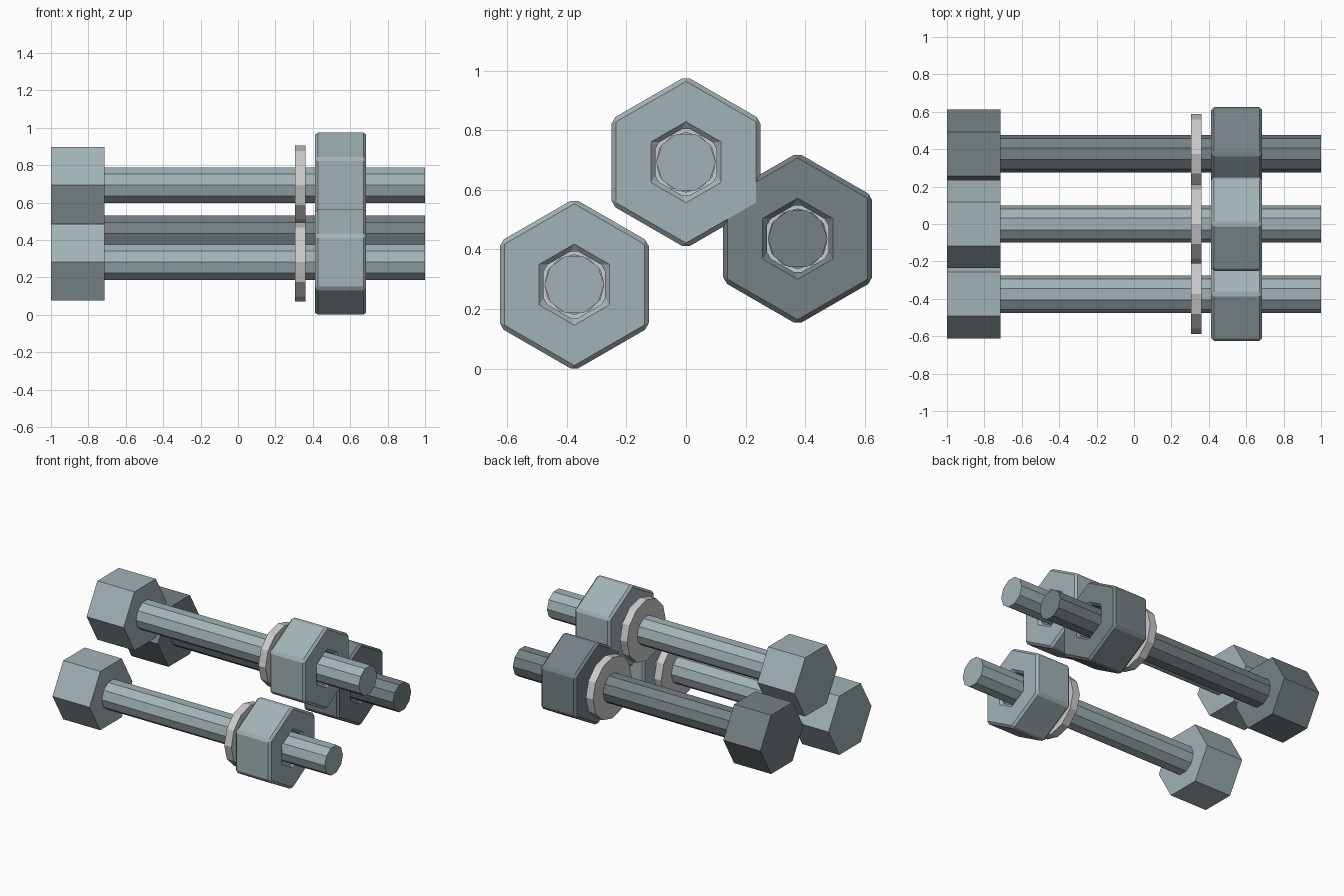
import bpy, bmesh
from math import cos, sin, pi

if "Cube" in bpy.data.objects:
    bpy.data.objects.remove(bpy.data.objects["Cube"])


def material(name, rgb):
    m = bpy.data.materials.new(name)
    m.diffuse_color = (*rgb, 1)
    m.use_nodes = True
    m.node_tree.nodes["Principled BSDF"].inputs["Base Color"].default_value = m.diffuse_color
    return m


steel = material("steel", (0.36, 0.45, 0.47))
dark_steel = material("dark_steel", (0.18, 0.22, 0.235))
pale_metal = material("pale_metal", (0.60, 0.62, 0.61))


def part(name, centre, x0, x1, sides, radius, phase, mat, hole=0, bevel=0):
    """Prism along x, with an optional hole of the same side count."""
    bm = bmesh.new()

    def ring(x, r):
        return [bm.verts.new((x, r * cos(phase + 2 * pi * i / sides),
                              r * sin(phase + 2 * pi * i / sides)))
                for i in range(sides)]

    def bridge(a, b):
        for i in range(sides):
            j = (i + 1) % sides
            bm.faces.new((a[i], a[j], b[j], b[i]))

    a, b = ring(x0, radius), ring(x1, radius)
    bridge(a, b)
    if hole:
        c, d = ring(x0, hole), ring(x1, hole)
        bridge(b, d)
        bridge(d, c)
        bridge(c, a)
    else:
        bm.faces.new(a)
        bm.faces.new(b)
    bmesh.ops.recalc_face_normals(bm, faces=bm.faces)
    if bevel:
        # Chamfer the real corners, leaving the flat ring faces' seams alone
        edges = [e for e in bm.edges if e.calc_face_angle(0) > 0.1]
        bmesh.ops.bevel(bm, geom=edges, offset=bevel, segments=1,
                        affect='EDGES', profile=0.5)
        flat = [e for e in bm.edges if e.calc_face_angle(1) < 0.01]
        bmesh.ops.dissolve_limit(bm, angle_limit=0.001, verts=[], edges=[]) if not flat else None
    me = bpy.data.meshes.new(name)
    bm.to_mesh(me)
    bm.free()
    me.materials.append(mat)
    ob = bpy.data.objects.new(name, me)
    ob.location = (0, *centre)
    bpy.context.collection.objects.link(ob)
    return ob


# Three bolts, each with a head, shaft, washer and nut
bolts = {
    "front": ((-0.375, 0.282), steel),
    "upper": ((0.0, 0.693), steel),
    "rear": ((0.375, 0.436), dark_steel),
}
for label, (centre, mat) in bolts.items():
    part(label + "_bolt_head", centre, -1.0, -0.715, 6, 0.236, 0, mat)
    part(label + "_bolt_shaft", centre, -0.72, 1.0, 10, 0.1, 0, mat)
    part(label + "_washer", centre, 0.305, 0.36, 12, 0.212, 0, pale_metal, hole=0.1)
    part(label + "_nut", centre, 0.413, 0.685, 6, 0.2887, pi / 6, mat,
         hole=0.119, bevel=0.015)
